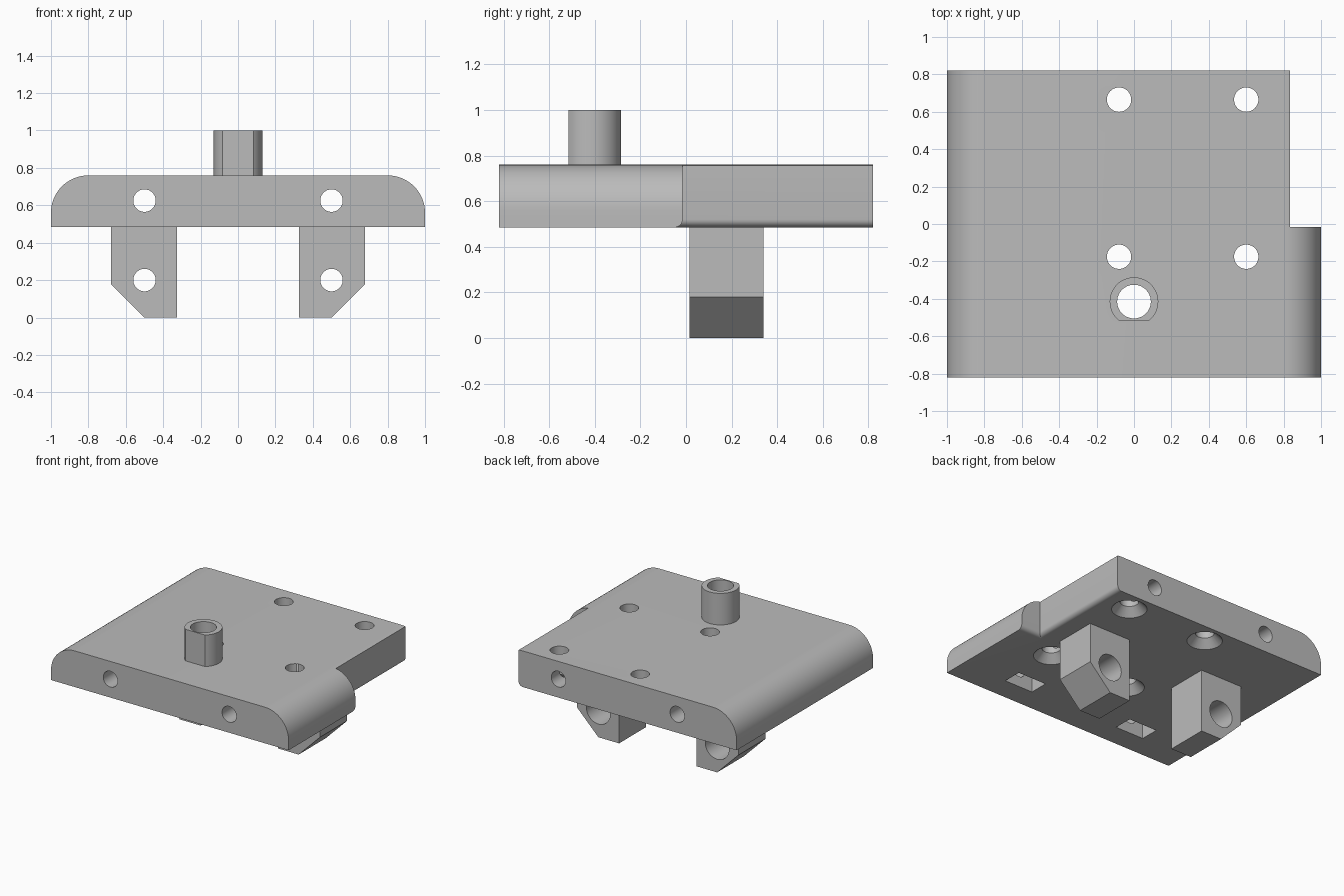
import bpy, bmesh
from math import sin, cos, pi
from mathutils import Matrix, Vector

if "Cube" in bpy.data.objects:
    bpy.data.objects.remove(bpy.data.objects["Cube"])

grey = bpy.data.materials.new("plain grey")
grey.use_nodes = True
colour = (0.5, 0.5, 0.5, 1)
grey.diffuse_color = colour
grey.node_tree.nodes["Principled BSDF"].inputs["Base Color"].default_value = colour

PLATE_LOW, PLATE_TOP = 0.485, 0.76
HALF_DEPTH = 0.82
NOTCH_X, NOTCH_Y = 0.835, -0.015


def make_object(name, bm):
    bmesh.ops.recalc_face_normals(bm, faces=bm.faces)
    mesh = bpy.data.meshes.new(name)
    bm.to_mesh(mesh)
    bm.free()
    mesh.materials.append(grey)
    obj = bpy.data.objects.new(name, mesh)
    bpy.context.collection.objects.link(obj)
    return obj


def prism(name, points, shift):
    """Extrude a closed outline of 3D points along a vector."""
    bm = bmesh.new()
    face = bm.faces.new([bm.verts.new(p) for p in points])
    new = bmesh.ops.extrude_face_region(bm, geom=[face])["geom"]
    verts = [g for g in new if isinstance(g, bmesh.types.BMVert)]
    bmesh.ops.translate(bm, verts=verts, vec=shift)
    return make_object(name, bm)


def box(name, low, high):
    low, high = Vector(low), Vector(high)
    bm = bmesh.new()
    size = Matrix.Diagonal((*(high - low), 1))
    bmesh.ops.create_cube(bm, size=1, matrix=Matrix.Translation((low + high) / 2) @ size)
    return make_object(name, bm)


def rod(name, start, end, r1, r2=None):
    """Round bar or cone between two points."""
    start, end = Vector(start), Vector(end)
    axis = end - start
    turn = axis.to_track_quat("Z", "Y").to_matrix().to_4x4()
    bm = bmesh.new()
    bmesh.ops.create_cone(bm, cap_ends=True, segments=48, radius1=r1,
                          radius2=r1 if r2 is None else r2, depth=axis.length,
                          matrix=Matrix.Translation((start + end) / 2) @ turn)
    return make_object(name, bm)


def cut(obj, cutters):
    """Subtract each cutter in turn, then discard it."""
    for cutter in cutters:
        mod = obj.modifiers.new("cut", "BOOLEAN")
        mod.operation = "DIFFERENCE"
        mod.solver = "EXACT"
        mod.object = cutter
        bpy.context.view_layer.update()
        graph = bpy.context.evaluated_depsgraph_get()
        mesh = bpy.data.meshes.new_from_object(obj.evaluated_get(graph))
        obj.modifiers.clear()
        obj.data = mesh
        bpy.data.objects.remove(cutter)


def smooth(obj):
    bpy.ops.object.select_all(action="DESELECT")
    obj.select_set(True)
    bpy.context.view_layer.objects.active = obj
    bpy.ops.object.shade_smooth_by_angle(angle=pi / 6)


# Base plate with two rounded top sides
radius, steps = 0.2, 16
arc = [(1 - radius + radius * cos(i * pi / 2 / steps),
        PLATE_TOP - radius + radius * sin(i * pi / 2 / steps)) for i in range(steps + 1)]
outline = [(1, PLATE_LOW)] + arc + [(-x, z) for x, z in reversed(arc)] + [(-1, PLATE_LOW)]
plate = prism("base_plate", [(x, -HALF_DEPTH, z) for x, z in outline], (0, 2 * HALF_DEPTH, 0))

# Corner notch with softened lower edges
cut(plate, [box("notch", (NOTCH_X, NOTCH_Y, 0.3), (1.2, 1, 1))])
bm = bmesh.new()
bm.from_mesh(plate.data)
soft = [e for e in bm.edges if all(abs(v.co.z - PLATE_LOW) < 0.001 for v in e.verts)
        and (all(abs(v.co.x - NOTCH_X) < 0.001 for v in e.verts)
             or all(abs(v.co.y - NOTCH_Y) < 0.001 for v in e.verts))]
bmesh.ops.bevel(bm, geom=soft, offset=0.035, segments=6, profile=0.5, affect="EDGES")
bm.to_mesh(plate.data)
bm.free()

# Vertical screw holes, countersunk underneath
for x in (-0.08, 0.6):
    for y in (-0.175, 0.665):
        cut(plate, [rod("screw_hole", (x, y, 0.3), (x, y, 1), 0.065),
                    rod("countersink", (x, y, PLATE_LOW - 0.01), (x, y, PLATE_LOW + 0.06),
                        0.133, 0.064)])

# Lengthwise holes and the nut pockets that meet them
for x in (-0.5, 0.5):
    cut(plate, [rod("long_hole", (x, -1, 0.625), (x, 1, 0.625), 0.06),
                box("nut_pocket", (x - 0.12, -0.645, 0.3), (x + 0.12, -0.5, 0.73))])

# Bore beneath the spigot
cut(plate, [rod("bore", (0, -0.415, 0.3), (0, -0.415, 1), 0.09)])
smooth(plate)

# Hollow spigot with a flat front
spigot = rod("spigot", (0, -0.415, PLATE_TOP), (0, -0.415, 1), 0.13)
cut(spigot, [rod("bore", (0, -0.415, 0.5), (0, -0.415, 1.2), 0.09),
             box("flat", (-0.3, -0.8, 0.5), (0.3, -0.515, 1.2))])
smooth(spigot)

# Hanging lugs, chamfered on the outer side, with stepped holes
for side, name in ((-1, "right_lug"), (1, "left_lug")):
    shape = [(0.325, 0), (0.5, 0), (0.68, 0.18), (0.68, PLATE_LOW), (0.325, PLATE_LOW)]
    lug = prism(name, [(side * x, 0.015, z) for x, z in shape], (0, 0.325, 0))
    x = side * 0.5
    cut(lug, [rod("lug_hole", (x, -0.2, 0.2), (x, 0.6, 0.2), 0.06),
              rod("counterbore", (x, 0.14, 0.2), (x, 0.6, 0.2), 0.1)])
    smooth(lug)
